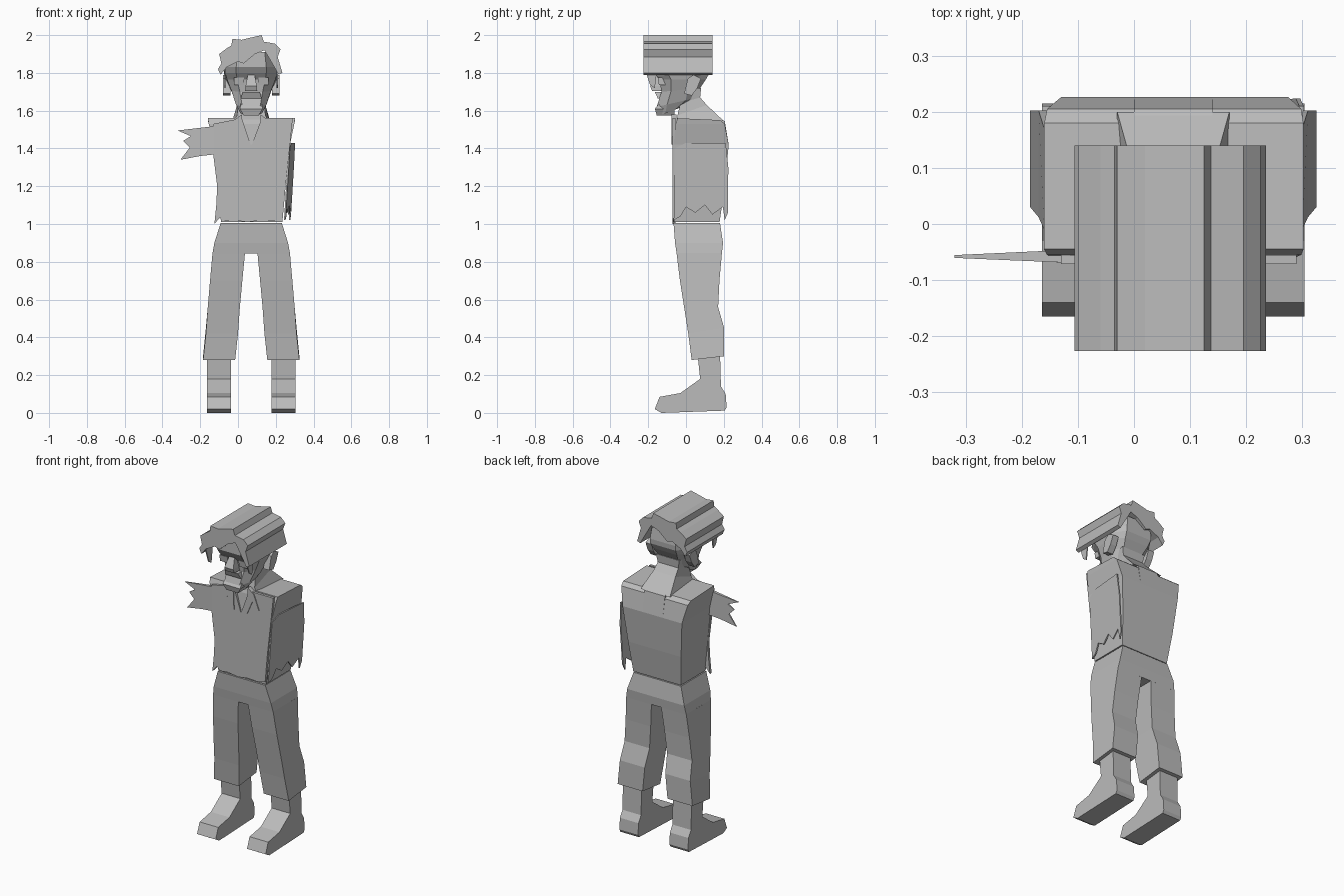
import bpy, bmesh

CX = 0.07  # body axis in x
grey = bpy.data.materials.new("plain grey")
grey.diffuse_color = (0.5, 0.5, 0.5, 1)


def finish(name, bm):
    bmesh.ops.recalc_face_normals(bm, faces=bm.faces)
    me = bpy.data.meshes.new(name)
    bm.to_mesh(me)
    bm.free()
    me.materials.append(grey)
    ob = bpy.data.objects.new(name, me)
    bpy.context.collection.objects.link(ob)
    return ob


def loft(name, rings):
    """Closed skin through rings of 3D points."""
    bm = bmesh.new()
    loops = [[bm.verts.new(p) for p in r] for r in rings]
    n = len(loops[0])
    for a, b in zip(loops, loops[1:]):
        for i in range(n):
            j = (i + 1) % n
            bm.faces.new((a[i], a[j], b[j], b[i]))
    bm.faces.new(loops[0])
    bm.faces.new(loops[-1])
    return finish(name, bm)


def prism_y(name, pts, y0, y1):
    return loft(name, [[(x, y, z) for x, z in pts] for y in (y0, y1)])


def prism_x(name, pts, x0, x1):
    return loft(name, [[(x, y, z) for y, z in pts] for x in (x0, x1)])


def box_ring(x0, x1, yf, yb, zf, zb=None):
    zb = zf if zb is None else zb
    return [(x0, yf, zf), (x1, yf, zf), (x1, yb, zb), (x0, yb, zb)]


def oct_ring(w, yf, yb, zf, zb):
    """Eight-sided head ring, tilting from front to back."""
    out = []
    for u, t in ((-.55, 0), (.55, 0), (.95, .25), (1, .7), (.6, 1), (-.6, 1), (-1, .7), (-.95, .25)):
        out.append((CX + u * w, yf + t * (yb - yf), zf + t * (zb - zf)))
    return out


# hair: jagged outline pushed straight back
hair = [(-.085, 1.74), (-.08, 1.79), (-.106, 1.82), (-.088, 1.85), (-.1, 1.9), (-.06, 1.93),
        (-.035, 1.945), (-.03, 1.98), (.02, 1.975), (.06, 1.985), (.125, 2.0), (.137, 1.965),
        (.195, 1.955), (.225, 1.925), (.21, 1.885), (.235, 1.80), (.215, 1.79), (.19, 1.835),
        (.14, 1.92), (.09, 1.90), (.03, 1.85), (.0, 1.86), (-.06, 1.83)]
hair[0] = (-.092, 1.79)
hair.pop(1)
prism_y("hair", hair, -.226, .14)

# head and face
loft("head", [oct_ring(.06, -.14, -.02, 1.575, 1.62),
              oct_ring(.085, -.155, .065, 1.62, 1.67),
              oct_ring(.11, -.13, .075, 1.70, 1.72),
              oct_ring(.135, -.14, .105, 1.765, 1.765),
              oct_ring(.145, -.17, .125, 1.80, 1.80),
              oct_ring(.145, -.19, .128, 1.83, 1.83),
              oct_ring(.13, -.19, .12, 1.91, 1.90)])
loft("chin", [box_ring(CX - .04, CX + .04, -.155, -.06, 1.575),
              box_ring(CX - .06, CX + .06, -.165, -.06, 1.61),
              box_ring(CX - .055, CX + .055, -.14, -.06, 1.64)])
loft("nose", [box_ring(CX - .032, CX + .032, -.18, -.12, 1.705),
              box_ring(CX - .03, CX + .03, -.19, -.12, 1.73),
              box_ring(CX - .016, CX + .016, -.155, -.12, 1.80)])
loft("moustache", [box_ring(CX - .055, CX + .055, -.15, -.1, 1.665),
                   box_ring(CX - .045, CX + .045, -.165, -.1, 1.70)])
for s, side in ((-1, "left"), (1, "right")):
    e = CX + s * .065
    loft(side + "_eye", [box_ring(e - .027, e + .027, -.143, -.1, 1.735),
                         box_ring(e - .027, e + .027, -.15, -.1, 1.775)])
    ear = [(-.01, 1.69), (.01, 1.77), (.04, 1.79), (.08, 1.77), (.06, 1.72), (.03, 1.68)]
    prism_x(side + "_ear", ear, CX + s * .11, CX + s * .15)
    prism_x(side + "_sideburn", [(-.225, 1.84), (-.19, 1.735), (-.165, 1.72), (-.15, 1.84)],
            CX + s * .135, CX + s * .142)

# neck flaring backwards into the shoulders
loft("neck", [box_ring(CX - .1, CX + .1, -.05, .2, 1.53, 1.545),
              box_ring(CX - .075, CX + .075, -.045, .11, 1.575, 1.63),
              box_ring(CX - .07, CX + .07, -.03, .075, 1.64, 1.67),
              box_ring(CX - .08, CX + .08, -.03, .08, 1.70, 1.72)])

# torso, with the shoulder tops sloping down to the back
loft("torso", [box_ring(-.09, .235, -.063, .178, 1.01),
               box_ring(-.11, .252, -.065, .205, 1.2),
               box_ring(-.13, .275, -.065, .226, 1.42),
               box_ring(-.155, .298, -.055, .205, 1.53),
               box_ring(-.16, .302, -.045, .18, 1.56, 1.55)])
prism_x("upper_back", [(.1, 1.6), (.205, 1.545), (.226, 1.42), (.1, 1.42)], .0, .14)

# shirt front with torn hem and open V neck
shirt = [(-.125, 1.0), (-.115, 1.1), (-.11, 1.2), (-.13, 1.36), (-.13, 1.53), (.02, 1.56),
         (.07, 1.41), (.125, 1.56), (.29, 1.56), (.275, 1.42), (.25, 1.2), (.235, 1.03),
         (.19, 1.015), (.12, 1.02), (.05, 1.01), (-.02, 1.02), (-.07, 1.015), (-.095, 1.035)]
prism_y("shirt_front", shirt, -.071, -.055)
for s, side in ((-1, "left"), (1, "right")):
    flap = [(CX + s * .05, 1.58), (CX + s * .09, 1.55), (CX + s * .125, 1.46),
            (CX + s * .08, 1.5), (CX + s * .045, 1.42)]
    prism_y(side + "_collar", flap, -.076, -.05)

# torn sleeve sticking out sideways, thinning to its tips
sleeve = prism_y("torn_sleeve", [(-.09, 1.53), (-.15, 1.515), (-.32, 1.495), (-.25, 1.465),
                                 (-.29, 1.44), (-.255, 1.405), (-.305, 1.34), (-.2, 1.36),
                                 (-.11, 1.37)], -.07, -.045)
for v in sleeve.data.vertices:
    k = min(1, max(0, (-.1 - v.co.x) / .2))
    v.co.y = v.co.y * (1 - k * .8) + -.058 * k * .8

# torn sleeve hanging along the other side
hang = prism_x("hanging_sleeve", [(-.06, 1.40), (.0, 1.43), (.21, 1.43), (.224, 1.3), (.222, 1.06),
                                  (.205, 1.02), (.195, 1.09), (.14, 1.05), (.1, 1.1), (.05, 1.06),
                                  (.0, 1.09), (-.03, 1.04), (-.065, 1.02)], 0, .008)
for v in hang.data.vertices:
    v.co.x += .268 + .06 * (v.co.z - 1.42) + .12 * (v.co.y + .06) * .8

# trousers: hips, then a leg each side
loft("hips", [box_ring(CX - .162, CX + .162, -.066, .18, 1.005),
              box_ring(CX - .195, CX + .195, -.058, .196, .90),
              box_ring(CX - .205, CX + .205, -.05, .19, .845)])
for s, side in ((-1, "left"), (1, "right")):
    rings = [(.205, .033, -.05, .19, .846, .846), (.218, .047, -.032, .177, .70, .70),
             (.23, .06, -.01, .17, .56, .56), (.24, .07, .012, .202, .42, .45),
             (.255, .085, .03, .202, .28, .30)]
    loft(side + "_trouser_leg", [box_ring(CX + s * i, CX + s * o, yf, yb, zf, zb)
                                 for o, i, yf, yb, zf, zb in rings])
    # ankle and shoe as one side profile
    shoe = [(.06, .32), (.075, .18), (-.03, .105), (-.14, .085), (-.165, .02), (-.13, 0),
            (.205, .012), (.215, .03), (.21, .10), (.185, .14), (.18, .32)]
    prism_x(side + "_shoe", shoe, CX + s * .107, CX + s * .234)
